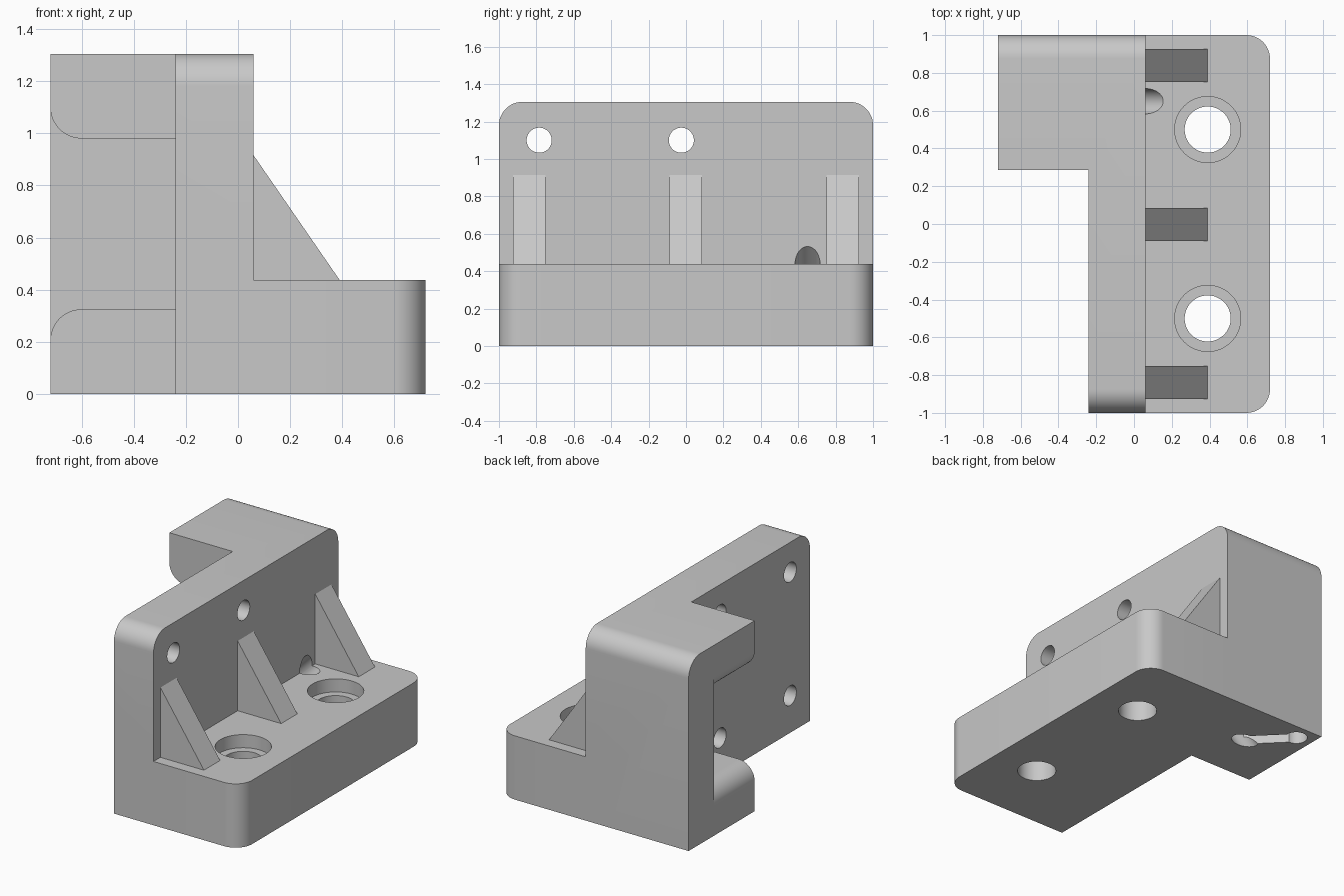
import bpy, bmesh, math
from mathutils import Matrix, Vector

if "Cube" in bpy.data.objects:
    bpy.data.objects.remove(bpy.data.objects["Cube"])

# Single matte grey
grey = bpy.data.materials.new("plain_grey")
grey.use_nodes = True
grey.diffuse_color = (0.58, 0.58, 0.58, 1)
grey.node_tree.nodes["Principled BSDF"].inputs["Base Color"].default_value = grey.diffuse_color

HEIGHT, BASE_H, FILLET, BOLT_R = 1.305, 0.437, 0.125, 0.067
BACK, WALL_BACK, WALL_FRONT, FRONT = -0.72, -0.24, 0.06, 0.72


def finish(name, bm):
    bmesh.ops.recalc_face_normals(bm, faces=bm.faces)
    mesh = bpy.data.meshes.new(name)
    bm.to_mesh(mesh)
    bm.free()
    mesh.materials.append(grey)
    ob = bpy.data.objects.new(name, mesh)
    bpy.context.collection.objects.link(ob)
    return ob


def rounded(corners, steps=12):
    """Outline from (u, v) or (u, v, radius) right-angled corners."""
    out = []
    for i, c in enumerate(corners):
        p = Vector(c[:2])
        if len(c) == 2:
            out.append(p)
            continue
        a = (Vector(corners[i - 1][:2]) - p).normalized()
        b = (Vector(corners[(i + 1) % len(corners)][:2]) - p).normalized()
        for k in range(steps + 1):
            t = math.pi / 2 * k / steps
            out.append(p + c[2] * (a * (1 - math.sin(t)) + b * (1 - math.cos(t))))
    return out


def prism(name, corners, axis, lo, hi):
    """Extrude an outline along an axis; outline uses the other two axes in order."""
    bm = bmesh.new()
    rings = []
    for level in (lo, hi):
        ring = []
        for p in rounded(corners):
            co = [p.x, p.y]
            co.insert("xyz".index(axis), level)
            ring.append(bm.verts.new(co))
        bm.faces.new(ring)
        rings.append(ring)
    low, high = rings
    for i in range(len(low)):
        bm.faces.new((low[i - 1], low[i], high[i], high[i - 1]))
    return finish(name, bm)


def rod(start, end, radius):
    start, end = Vector(start), Vector(end)
    turn = (end - start).to_track_quat("Z", "Y").to_matrix().to_4x4()
    bm = bmesh.new()
    bmesh.ops.create_cone(bm, cap_ends=True, segments=48, radius1=radius, radius2=radius,
                          depth=(end - start).length,
                          matrix=Matrix.Translation((start + end) / 2) @ turn)
    return finish("drill", bm)


def combine(target, tool, operation):
    mod = target.modifiers.new("combine", "BOOLEAN")
    mod.operation, mod.solver, mod.object = operation, "EXACT", tool
    bpy.context.view_layer.objects.active = target
    bpy.ops.object.modifier_apply(modifier=mod.name)
    bpy.data.objects.remove(tool)


# Upright wall with the rear block, rounded along its top ends
body = prism("bracket_body", [(BACK, 0.285), (WALL_BACK, 0.285), (WALL_BACK, -1),
                              (WALL_FRONT, -1), (WALL_FRONT, 1), (BACK, 1)], "z", 0, HEIGHT)
combine(body, prism("side_outline", [(-1, 0), (1, 0), (1, HEIGHT, FILLET), (-1, HEIGHT, FILLET)],
                    "x", -1, 1), "INTERSECT")

# Foot plate with rounded front corners
combine(body, prism("foot", [(-0.1, -1), (FRONT, -1, FILLET), (FRONT, 1, FILLET), (-0.1, 1)],
                    "z", 0, BASE_H), "UNION")

# Slot in the rear block with a flared mouth
slot = [(WALL_BACK, 0.325), (WALL_BACK, 0.98), (BACK, 0.98, 0.12), (BACK, 1.105),
        (-0.8, 1.105), (-0.8, 0.2), (BACK, 0.2), (BACK, 0.325, 0.12)]
combine(body, prism("slot", slot, "y", 0.2, 0.725), "DIFFERENCE")

# Counterbored mounting holes in the foot
for y in (-0.5, 0.5):
    combine(body, rod((0.39, y, -0.1), (0.39, y, 0.6), 0.122), "DIFFERENCE")
    combine(body, rod((0.39, y, BASE_H - 0.09), (0.39, y, 0.6), 0.175), "DIFFERENCE")

# Wall holes: upper pair goes through, lower pair is blind
for y in (-0.785, -0.025):
    for z, depth in ((1.1, 0.2), (0.255, 0.1)):
        combine(body, rod((-0.4, y, z), (depth, y, z), BOLT_R), "DIFFERENCE")

# Slanted cable hole, vertical cable hole and the groove joining them
combine(body, rod((-0.577, 0.65, -0.2), (0.26, 0.65, 0.637), BOLT_R), "DIFFERENCE")
combine(body, rod((-0.605, 0.887, -0.1), (-0.605, 0.887, 0.5), 0.072), "DIFFERENCE")
groove = [(-0.40, 0.61), (-0.33, 0.68), (-0.57, 0.92), (-0.64, 0.85)]
combine(body, prism("groove", groove, "z", -0.1, 0.12), "DIFFERENCE")

# Triangular ribs
ribs = []
for label, y in (("front", -0.838), ("middle", -0.002), ("rear", 0.838)):
    triangle = [(WALL_FRONT, BASE_H), (0.39, BASE_H), (WALL_FRONT, 0.915)]
    ribs.append(prism(label + "_rib", triangle, "y", y - 0.0875, y + 0.0875))

# Smooth the fillets and bores, keep hard edges
for ob in [body] + ribs:
    bpy.ops.object.select_all(action="DESELECT")
    ob.select_set(True)
    bpy.context.view_layer.objects.active = ob
    bpy.ops.object.shade_smooth_by_angle(angle=math.radians(30))
